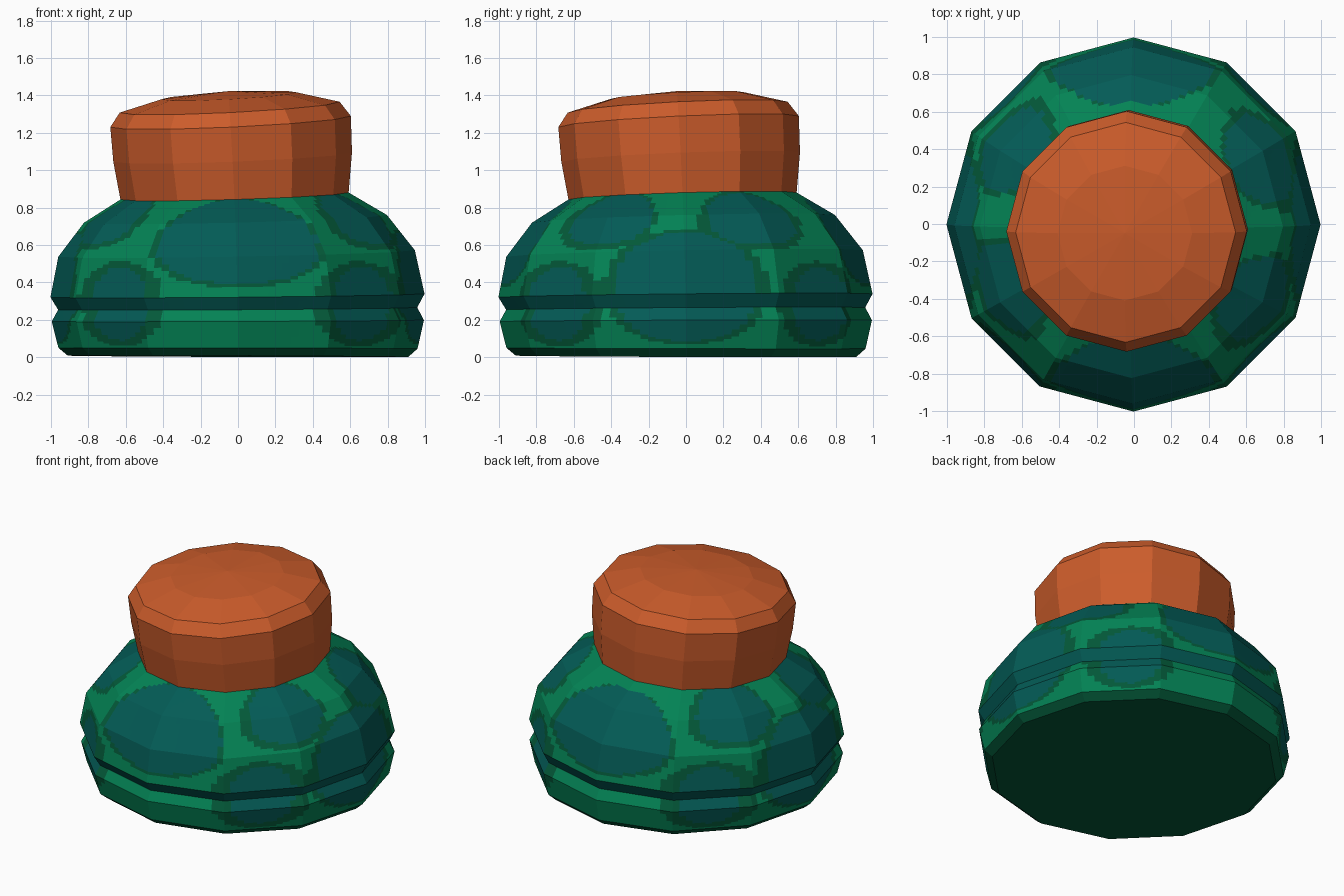
import bpy, bmesh, math

if "Cube" in bpy.data.objects:
    bpy.data.objects.remove(bpy.data.objects["Cube"])

SIDES = 12


def material(name, rgb):
    m = bpy.data.materials.new(name)
    m.diffuse_color = (*rgb, 1)
    m.use_nodes = True
    m.node_tree.nodes["Principled BSDF"].inputs["Base Color"].default_value = m.diffuse_color
    return m


green = material("green", (0.001, 0.225, 0.09))
teal = material("teal", (0.001, 0.105, 0.093))
dark_green = material("dark green", (0.001, 0.10, 0.041))
orange = material("orange", (0.60, 0.107, 0.024))


def lathe(name, profile, mats, bottom=None, top_rise=None, cuts=0, rule=None):
    """12-sided lathe that leans and tilts slightly more with height."""
    bm = bmesh.new()
    rings = []
    for r, z in profile:
        off, slope = -0.025 * z * z, 0.04 * z - 0.004
        ring = []
        for i in range(SIDES):
            a = 2 * math.pi * i / SIDES
            x, y = r * math.cos(a), r * math.sin(a)
            ring.append(bm.verts.new((x + off, y + off, z + slope * (x + y))))
        rings.append(ring)
    layer = bm.faces.layers.int.new("band")
    for b, (low, high) in enumerate(zip(rings, rings[1:])):
        for i in range(SIDES):
            j = (i + 1) % SIDES
            bm.faces.new((low[i], low[j], high[j], high[i]))[layer] = b
    if cuts:
        bmesh.ops.subdivide_edges(bm, edges=bm.edges[:], cuts=cuts, use_grid_fill=True)
    if rule:
        for f in bm.faces:
            f.material_index = rule(f.calc_center_median(), f[layer])
    if bottom is not None:
        limit = profile[0][1] + 0.06
        edges = [e for e in bm.edges if e.is_boundary and e.verts[0].co.z < limit]
        for f in bmesh.ops.holes_fill(bm, edges=edges, sides=0)["faces"]:
            f.material_index = bottom
    if top_rise is not None:
        z, n = profile[-1][1], rings[-1]
        mid = bm.verts.new((-0.025 * z * z, -0.025 * z * z, z + top_rise))
        for i in range(SIDES):
            bm.faces.new((n[i], n[(i + 1) % SIDES], mid))
    bmesh.ops.recalc_face_normals(bm, faces=bm.faces[:])
    me = bpy.data.meshes.new(name)
    bm.to_mesh(me)
    bm.free()
    for m in mats:
        me.materials.append(m)
    ob = bpy.data.objects.new(name, me)
    bpy.context.collection.objects.link(ob)
    return ob


# Spots: (azimuth, height, half width in degrees, half height) for the spot and its rim;
# the pattern repeats after half a turn
half = [
    ((270, 0.62, 28, 0.225), (270, 0.61, 30, 0.235)),
    ((328, 0.74, 18, 0.135), (327, 0.73, 21, 0.155)),
    ((27, 0.74, 19, 0.135), (27, 0.73, 22, 0.155)),
    ((0, 0.375, 23.5, 0.29), (0, 0.375, 27, 0.305)),
    ((314, 0.285, 12.5, 0.195), (314, 0.285, 19.5, 0.225)),
    ((48.5, 0.285, 12, 0.195), (48.5, 0.285, 17.5, 0.225)),
]
spots = [tuple((a + t, z, w, h) for a, z, w, h in pair) for pair in half for t in (0, 180)]


def inside(az, z, spot):
    a, cz, w, h = spot
    d = (az - a + 180) % 360 - 180
    return abs(d / w) ** 2.3 + abs((z - cz) / h) ** 2.3 < 1


def spot_rule(p, band):
    if band == 0:       # bottom bevel
        return 2
    if band == 3:       # upper face of the groove
        return 1
    az = math.degrees(math.atan2(p.y, p.x))
    if any(inside(az, p.z, s) for s, rim in spots):
        return 1
    return 2 if any(inside(az, p.z, rim) for s, rim in spots) else 0


# Spotted bulbous body with a groove near the base
lathe("body",
      [(0.91, 0.005), (0.96, 0.048), (0.995, 0.195), (0.96, 0.26), (1.0, 0.33),
       (0.953, 0.555), (0.81, 0.74), (0.61, 0.862)],
      [green, teal, dark_green], bottom=2, cuts=11, rule=spot_rule)

# Orange cap with a shallow domed top and a closed underside
lathe("cap",
      [(0.61, 0.862), (0.638, 1.07), (0.643, 1.26), (0.588, 1.337), (0.36, 1.398)],
      [orange], bottom=0, top_rise=0.025)
